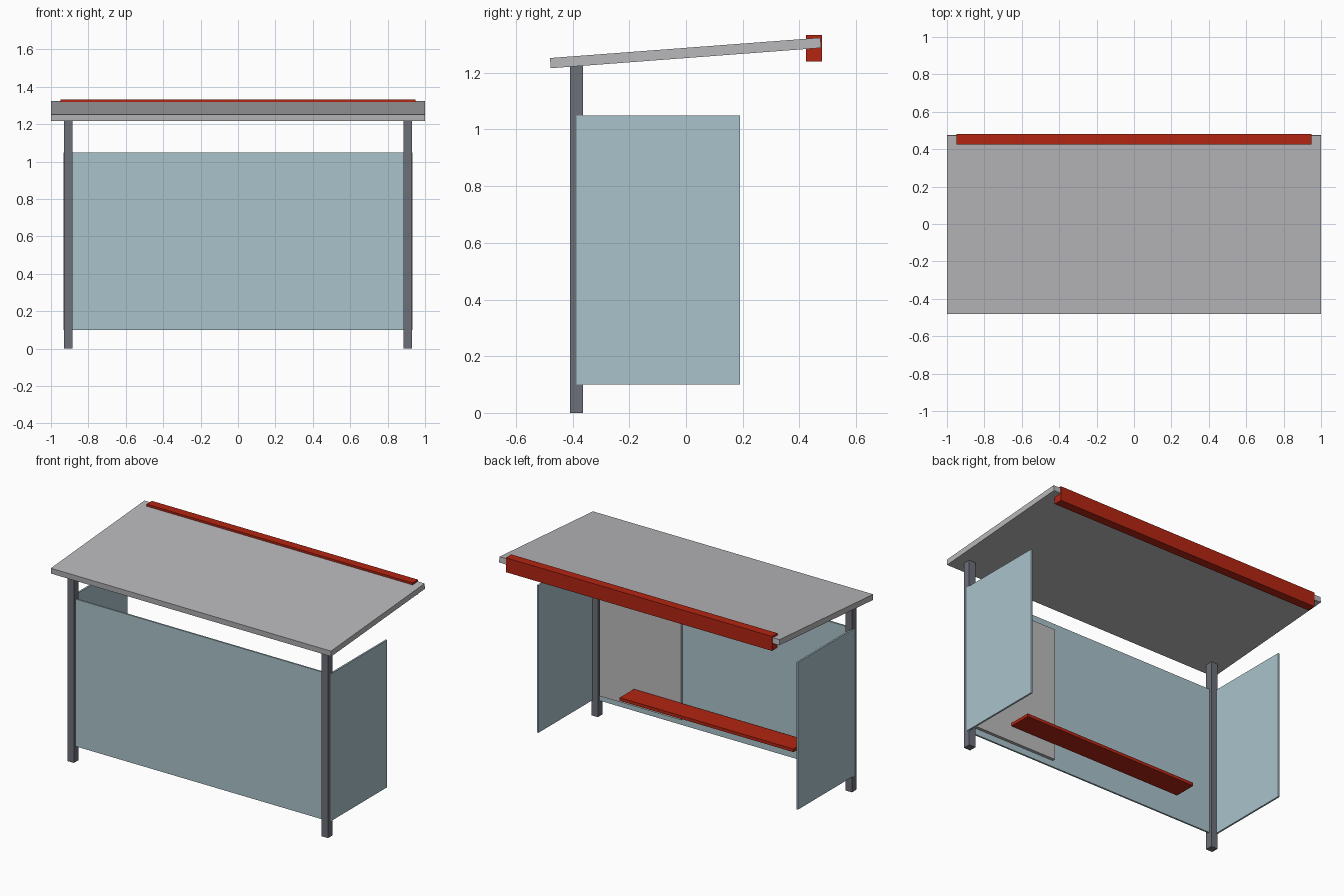
import bpy
import math

cube = bpy.data.objects.get("Cube")
if cube:
    bpy.data.objects.remove(cube, do_unlink=True)


def make_material(name, rgb):
    mat = bpy.data.materials.new(name)
    mat.use_nodes = True
    mat.diffuse_color = (*rgb, 1)
    bsdf = next(n for n in mat.node_tree.nodes if n.type == "BSDF_PRINCIPLED")
    bsdf.inputs["Base Color"].default_value = (*rgb, 1)
    return mat


roof_grey = make_material("roof_grey", (0.48, 0.48, 0.50))
poster_grey = make_material("poster_grey", (0.51, 0.50, 0.51))
post_grey = make_material("post_grey", (0.15, 0.16, 0.19))
pale_glass = make_material("pale_glass", (0.40, 0.55, 0.60))
red_paint = make_material("red_paint", (0.45, 0.018, 0.006))


def box(name, mat, x, y, z, tilt=0.0):
    """Box from (min, max) spans, optionally tilted about the x axis."""
    spans = (x, y, z)
    centre = [(a + b) / 2 for a, b in spans]
    bpy.ops.mesh.primitive_cube_add(size=1, location=centre)
    obj = bpy.context.object
    obj.name = name
    obj.data.name = name
    for vert in obj.data.vertices:
        for axis, (a, b) in enumerate(spans):
            vert.co[axis] *= b - a
    obj.rotation_euler.x = tilt
    obj.data.materials.append(mat)
    return obj


# Corner posts and side glass, one of each per side
for side, sign in (("left", 1), ("right", -1)):
    box(side + "_post", post_grey,
        sorted((sign * 0.884, sign * 0.93)), (-0.41, -0.363), (0, 1.224))
    box(side + "_glass", pale_glass,
        sorted((sign * 0.921, sign * 0.932)), (-0.387, 0.19), (0.1, 1.05))

# Long glass wall between the posts
box("wall_glass", pale_glass, (-0.905, 0.905), (-0.392, -0.381), (0.1, 1.05))

# Notice panel on the inside of the wall
box("notice_panel", poster_grey, (0.29, 0.87), (-0.381, -0.362), (0.14, 1.0))

# Bench seat
box("bench_seat", red_paint, (-0.62, 0.62), (-0.355, -0.21), (0.235, 0.255))

# Sloping roof and its fascia
box("roof", roof_grey, (-1, 1), (-0.48, 0.477), (1.252, 1.288),
    tilt=math.radians(4.3))
box("fascia", red_paint, (-0.95, 0.95), (0.424, 0.48), (1.24, 1.333))
